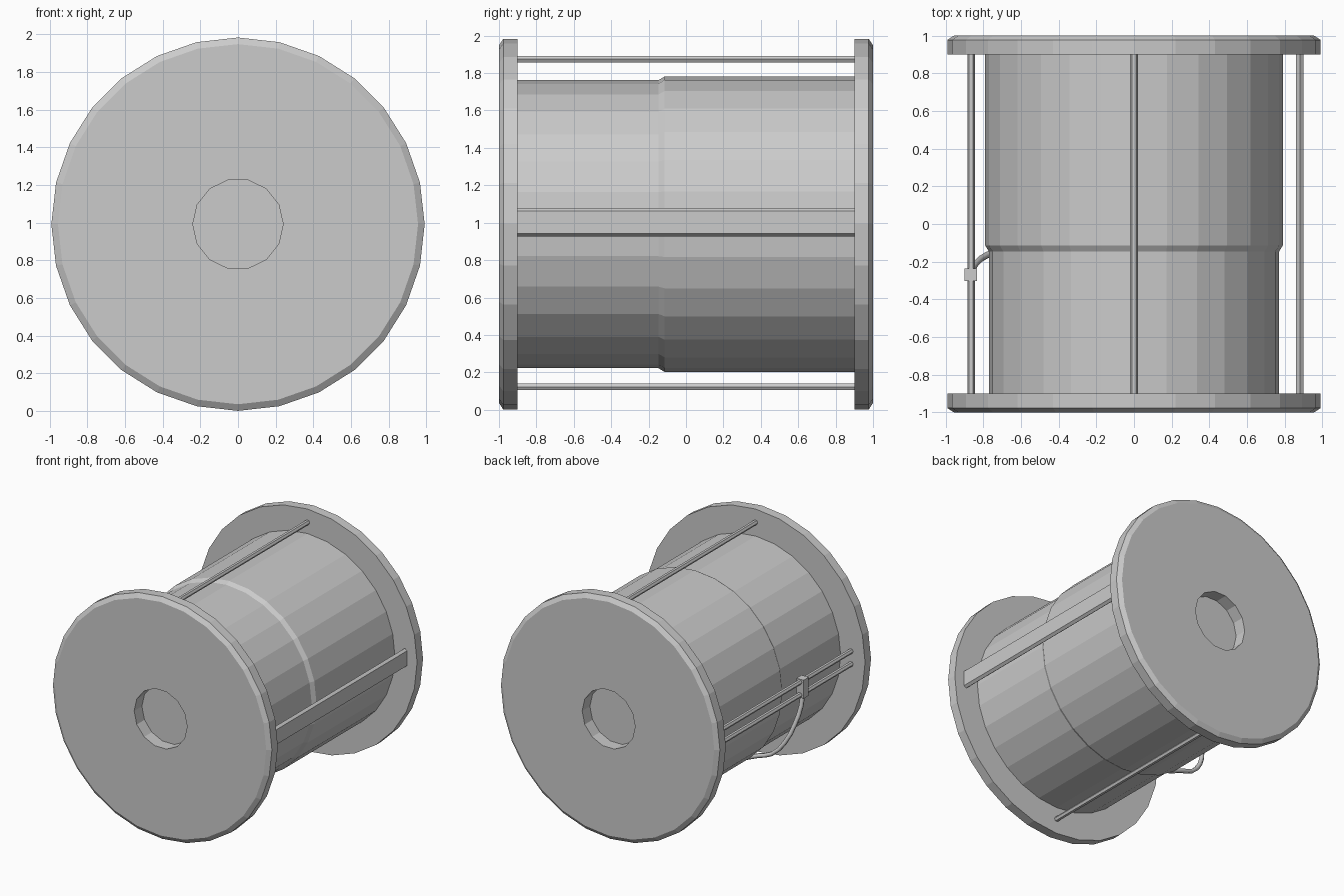
import bpy, bmesh
from math import sin, cos, pi

if "Cube" in bpy.data.objects:
    bpy.data.objects.remove(bpy.data.objects["Cube"])

CZ = 0.992   # height of the reel axis
R = 0.991    # flange radius


def new_object(name, bm):
    bmesh.ops.recalc_face_normals(bm, faces=bm.faces)
    mesh = bpy.data.meshes.new(name)
    bm.to_mesh(mesh)
    bm.free()
    obj = bpy.data.objects.new(name, mesh)
    bpy.context.collection.objects.link(obj)
    return obj


def skin(name, rings):
    """Closed solid through rings of points with equal counts."""
    bm = bmesh.new()
    loops = [[bm.verts.new(p) for p in ring] for ring in rings]
    n = len(loops[0])
    for a, b in zip(loops, loops[1:]):
        for i in range(n):
            j = (i + 1) % n
            bm.faces.new((a[i], a[j], b[j], b[i]))
    bm.faces.new(loops[0])
    bm.faces.new(loops[-1])
    return new_object(name, bm)


def turned(name, profile, sides):
    """Solid turned around the reel axis from (radius, y) pairs."""
    return skin(name, [[(r * cos(2 * pi * i / sides), y, CZ + r * sin(2 * pi * i / sides))
                        for i in range(sides)] for r, y in profile])


def bar(name, section, x, z):
    """Straight bar along y between the flanges."""
    return skin(name, [[(x + a, y, CZ + z + b) for a, b in section] for y in (-0.9, 0.9)])


# Flanges, chamfered outside, with a 14-sided axle recess
for name, s in (("front", -1), ("back", 1)):
    flange = turned(name + "_flange",
                    [(R, s * 0.9), (R, s * 0.977), (R - 0.035, s * 1.0)], 28)
    cutter = turned(name + "_axle_cutter", [(0.24, s * 0.85), (0.24, s * 1.1)], 14)
    cutter.hide_render = True
    cutter.hide_viewport = True
    cutter.display_type = 'WIRE'
    cut = flange.modifiers.new("axle_recess", 'BOOLEAN')
    cut.operation = 'DIFFERENCE'
    cut.solver = 'EXACT'
    cut.object = cutter
    turned(name + "_recess_floor", [(0.241, s * 0.88), (0.241, s * 0.897)], 14)

# Wound drum with a step where the last layer ends
turned("wound_drum", [(0.77, -0.9), (0.77, -0.147), (0.79, -0.114), (0.79, 0.9)], 28)

# Thin hexagonal tie rods and the wide bar on the right
hexagon = [(0.02 * cos(i * pi / 3), 0.02 * sin(i * pi / 3)) for i in range(6)]
for name, x, z in (("top_rod", 0, 0.882), ("bottom_rod", 0, -0.87),
                   ("left_upper_rod", -0.865, 0.06), ("left_lower_rod", -0.865, -0.045)):
    bar(name, hexagon, x, z)
wide = [(0.02, -0.061), (0.02, 0.061), (0, 0.077), (-0.02, 0.061), (-0.02, -0.061), (0, -0.077)]
bar("right_bar", wide, 0.88, 0.01)

# Clip on the left rods
bpy.ops.mesh.primitive_cube_add(size=1, location=(-0.866, -0.27, CZ + 0.008))
clip = bpy.context.object
clip.name = "cable_clip"
clip.scale = (0.066, 0.066, 0.15)

# Loose cable end curving from the drum up to the clip
path = [(-0.45, -0.13, -0.63), (-0.57, -0.13, -0.58), (-0.68, -0.14, -0.54), (-0.78, -0.165, -0.43),
        (-0.84, -0.21, -0.28), (-0.865, -0.255, -0.14), (-0.866, -0.27, -0.05)]
curve = bpy.data.curves.new("cable_end", 'CURVE')
curve.dimensions = '3D'
curve.bevel_depth = 0.018
curve.bevel_resolution = 1
curve.resolution_u = 2
curve.use_fill_caps = True
spline = curve.splines.new('BEZIER')
spline.bezier_points.add(len(path) - 1)
for bp, (x, y, z) in zip(spline.bezier_points, path):
    bp.co = (x, y, CZ + z)
    bp.handle_left_type = bp.handle_right_type = 'AUTO'
bpy.context.collection.objects.link(bpy.data.objects.new("cable_end", curve))
